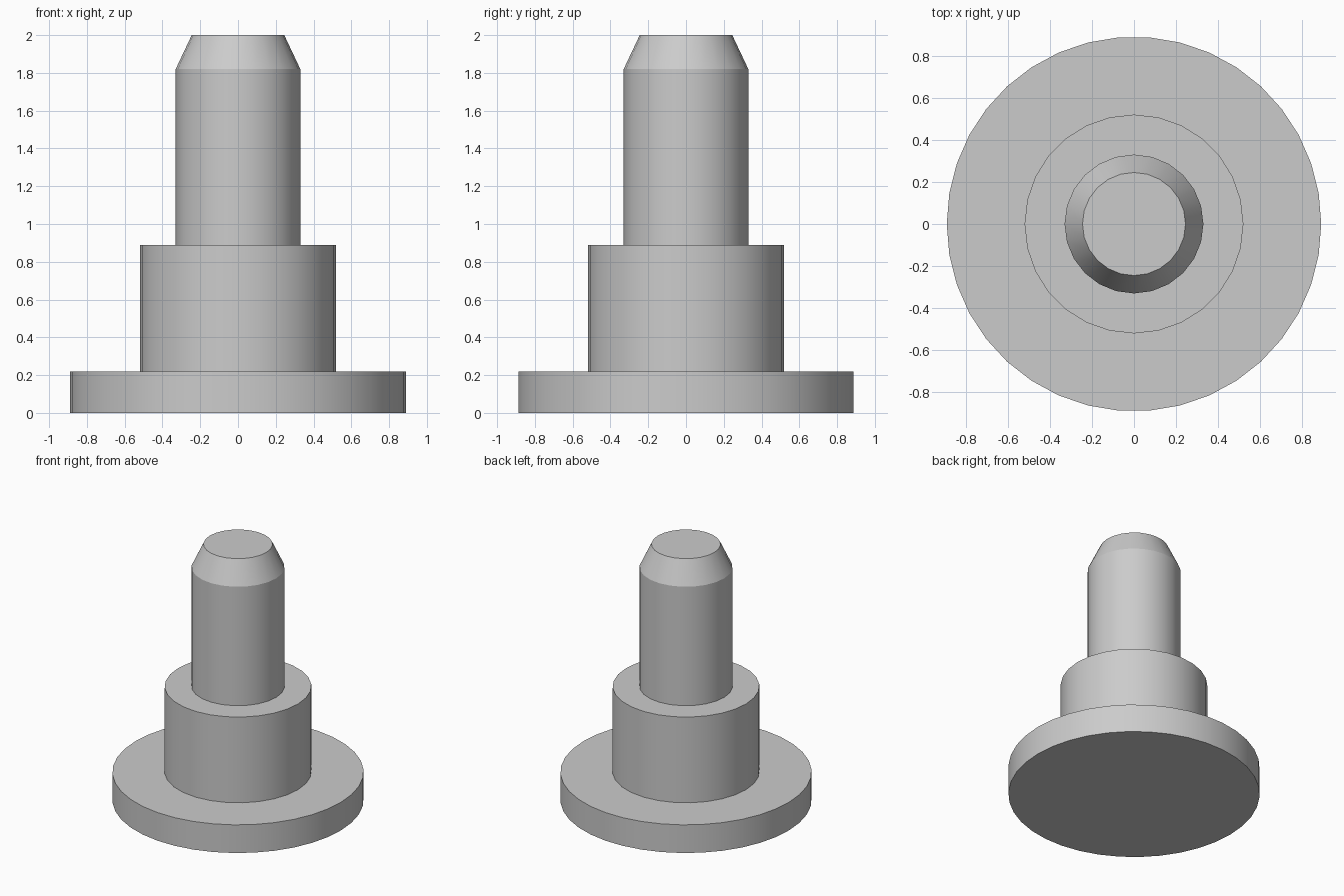
import bpy
import bmesh
import math

cube = bpy.data.objects.get("Cube")
if cube:
    bpy.data.objects.remove(cube, do_unlink=True)

grey = bpy.data.materials.new("plain grey")
grey.use_nodes = True
colour = (0.6, 0.6, 0.6, 1)
grey.diffuse_color = colour
grey.node_tree.nodes["Principled BSDF"].inputs["Base Color"].default_value = colour


def turned_part(name, profile, sides):
    """Closed round solid from (radius, height) pairs, bottom to top."""
    bm = bmesh.new()
    rings = []
    for radius, z in profile:
        angles = [math.tau * i / sides for i in range(sides)]
        rings.append([bm.verts.new((radius * math.cos(a), radius * math.sin(a), z))
                      for a in angles])
    for low, high in zip(rings, rings[1:]):
        for i in range(sides):
            j = (i + 1) % sides
            bm.faces.new((low[i], low[j], high[j], high[i]))
    bm.faces.new(rings[0][::-1])
    bm.faces.new(rings[-1])
    mesh = bpy.data.meshes.new(name)
    bm.to_mesh(mesh)
    bm.free()
    mesh.materials.append(grey)
    part = bpy.data.objects.new(name, mesh)
    bpy.context.collection.objects.link(part)
    # Smooth walls, crisp rims and chamfer edge
    bpy.ops.object.select_all(action="DESELECT")
    part.select_set(True)
    bpy.context.view_layer.objects.active = part
    bpy.ops.object.shade_smooth_by_angle(angle=math.radians(20))
    return part


# Wide base disc, middle collar and chamfered pin
turned_part("base_flange", [(0.89, 0), (0.89, 0.22)], 38)
turned_part("collar", [(0.52, 0.22), (0.52, 0.89)], 28)
turned_part("chamfered_pin", [(0.33, 0.89), (0.33, 1.82), (0.245, 2)], 24)
